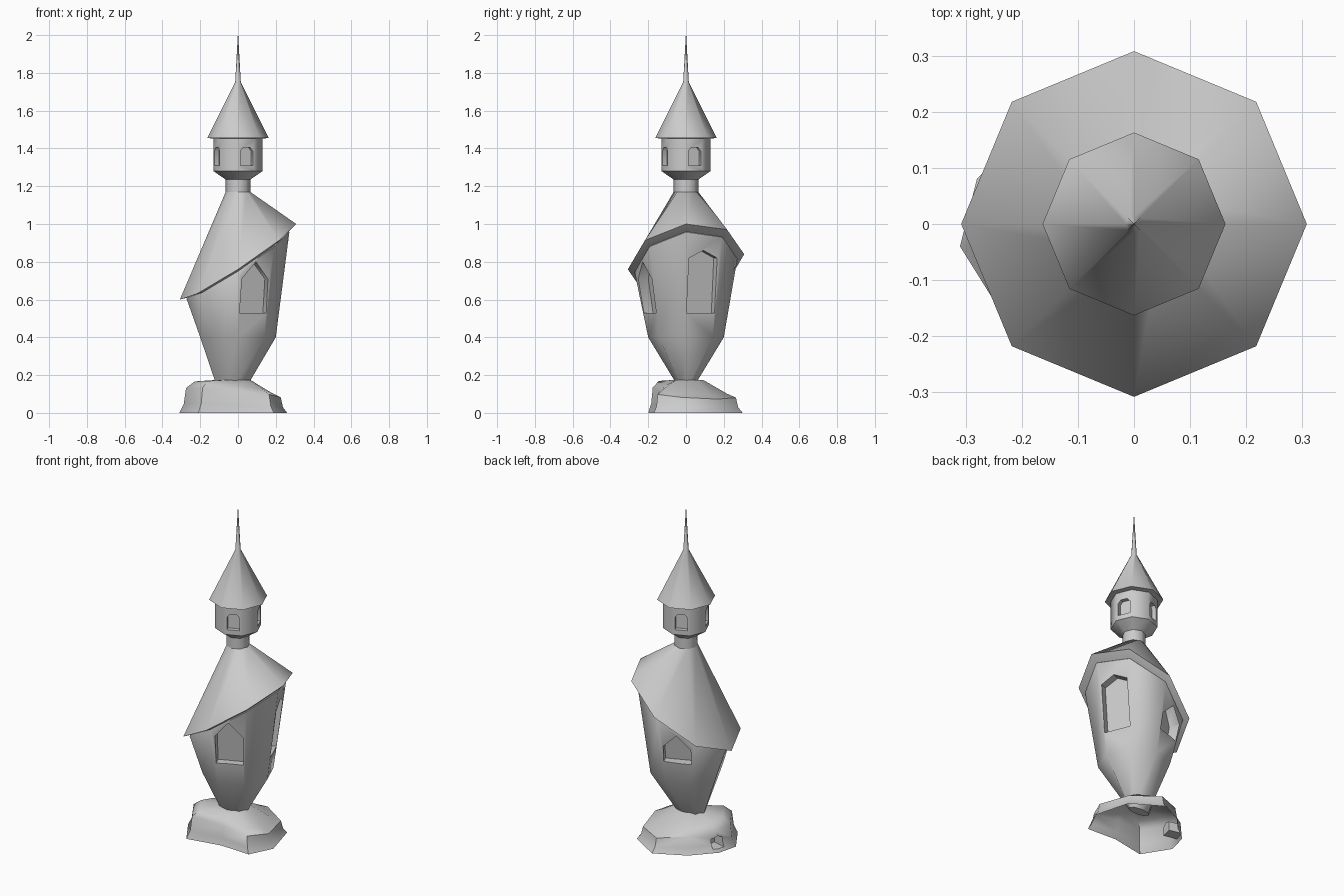
import bpy, bmesh
from math import sin, cos, radians
from mathutils import Vector

if "Cube" in bpy.data.objects:
    bpy.data.objects.remove(bpy.data.objects["Cube"])

stone = bpy.data.materials.new("light_grey_stone")
stone.use_nodes = True
stone.diffuse_color = (0.6, 0.6, 0.6, 1)
stone.node_tree.nodes["Principled BSDF"].inputs["Base Color"].default_value = (0.6, 0.6, 0.6, 1)

SIDES = 8


def eave(x, y):
    """Height of the tilted eave plane."""
    return 0.8 + 0.65 * x + 0.13 * y


def ring(radius, z, cx=0.0, ry=None):
    """Octagon ring; z is a number or a function of x and y."""
    pts = []
    for i in range(SIDES):
        a = radians(360 * i / SIDES)
        x = cx + radius * cos(a)
        y = (radius if ry is None else ry) * sin(a)
        pts.append(Vector((x, y, z(x, y) if callable(z) else z)))
    return pts


def make_object(name, bm):
    bmesh.ops.recalc_face_normals(bm, faces=bm.faces)
    mesh = bpy.data.meshes.new(name)
    bm.to_mesh(mesh)
    bm.free()
    mesh.materials.append(stone)
    obj = bpy.data.objects.new(name, mesh)
    bpy.context.collection.objects.link(obj)
    return obj


def loft(name, rings):
    """Skin a stack of rings and cap both ends."""
    bm = bmesh.new()
    rows = [[bm.verts.new(p) for p in r] for r in rings]
    for low, high in zip(rows, rows[1:]):
        n = len(low)
        for i in range(n):
            j = (i + 1) % n
            bm.faces.new((low[i], low[j], high[j], high[i]))
    bm.faces.new(rows[0])
    bm.faces.new(rows[-1])
    return make_object(name, bm)


def carve(target, outline, angle, inner, outer, slope=0.0):
    """Cut an outline of (side, z) points into a wall that faces the angle."""
    a = radians(angle)
    out, side = Vector((cos(a), sin(a), 0)), Vector((-sin(a), cos(a), 0))
    z0 = outline[0][1]
    rings = [[out * (r + slope * (z - z0)) + side * s + Vector((0, 0, z))
              for s, z in outline] for r in (inner, outer)]
    cutter = loft("recess_cutter", rings)
    cutter.hide_render = True
    mod = target.modifiers.new("recess", 'BOOLEAN')
    mod.operation, mod.solver, mod.object = 'DIFFERENCE', 'EXACT', cutter
    bpy.context.view_layer.objects.active = target
    bpy.ops.object.modifier_apply(modifier=mod.name)
    bpy.data.objects.remove(cutter)


def gable(width, low, shoulder, peak):
    w = width / 2
    return [(-w, low), (w, low), (w, shoulder), (0, peak), (-w, shoulder)]


def smooth(obj):
    bpy.ops.object.select_all(action='DESELECT')
    obj.select_set(True)
    bpy.context.view_layer.objects.active = obj
    bpy.ops.object.shade_smooth_by_angle(angle=radians(46))


# Tapered body whose top follows the tilted eave
body = loft("tower_body", [
    ring(0.07, 0.12, cx=-0.035, ry=0.03),
    ring(0.2, 0.4),
    ring(0.272, lambda x, y: eave(x, y) - 0.02),
    ring(0.06, 1.1),
])
carve(body, gable(0.155, 0.53, 0.71, 0.8), -67.5, 0.157, 0.5, 0.15)
carve(body, gable(0.16, 0.53, 0.82, 0.86), 22.5, 0.157, 0.5, 0.115)
carve(body, gable(0.16, 0.54, 0.64, 0.72), 112.5, 0.162, 0.5, 0.17)

# Lopsided skirt roof, a thin shell around the body top
roof = loft("tilted_roof", [
    ring(0.262, lambda x, y: eave(x, y) - 0.018),
    ring(0.308, eave),
    ring(0.065, 1.17),
])

# Neck and lantern room with four small arched windows
lantern = loft("lantern_room", [
    ring(0.065, 1.15),
    ring(0.065, 1.235),
    ring(0.13, 1.28),
    ring(0.13, 1.456),
])
arch = [(-0.036, 1.31), (0.036, 1.31), (0.036, 1.385), (0.02, 1.405),
        (-0.02, 1.405), (-0.036, 1.385)]
for k in range(4):
    carve(lantern, arch, 22.5 + 90 * k, 0.095, 0.2)

# Pointed cap with a needle spire
cap = loft("spire_roof", [
    ring(0.12, 1.452),
    ring(0.163, 1.455),
    ring(0.015, 1.75),
    ring(0.001, 2.0),
])

# Rough rock base: outline shrinks upward, shoulder height varies by side
foot = [(0.26, -0.03), (0.2, 0.19), (0.02, 0.3), (-0.16, 0.21), (-0.28, 0.08),
        (-0.31, -0.04), (-0.21, -0.2), (0.0, -0.16), (0.19, -0.17)]


def rock_ring(scale, lift):
    return [Vector((x * scale - 0.02 * (1 - scale), y * scale,
                    lift * (0.108 - 0.09 * x - 0.07 * y))) for x, y in foot]


rock = loft("rock_base", [
    rock_ring(1.0, 0.0),
    rock_ring(0.92, 0.35),
    rock_ring(0.88, 0.95),
    rock_ring(0.72, 1.2),
    [Vector((p.x, p.y, 0.175)) for p in rock_ring(0.3, 1)],
])
carve(rock, gable(0.07, 0.02, 0.075, 0.09), 166, 0.2, 0.4)

# The rock is hollow underneath
bm = bmesh.new()
bm.from_mesh(rock.data)
under = [f for f in bm.faces if all(abs(v.co.z) < 0.001 for v in f.verts)]
bmesh.ops.delete(bm, geom=under, context='FACES')
bm.to_mesh(rock.data)
bm.free()

for part in (body, roof, lantern, cap, rock):
    smooth(part)
